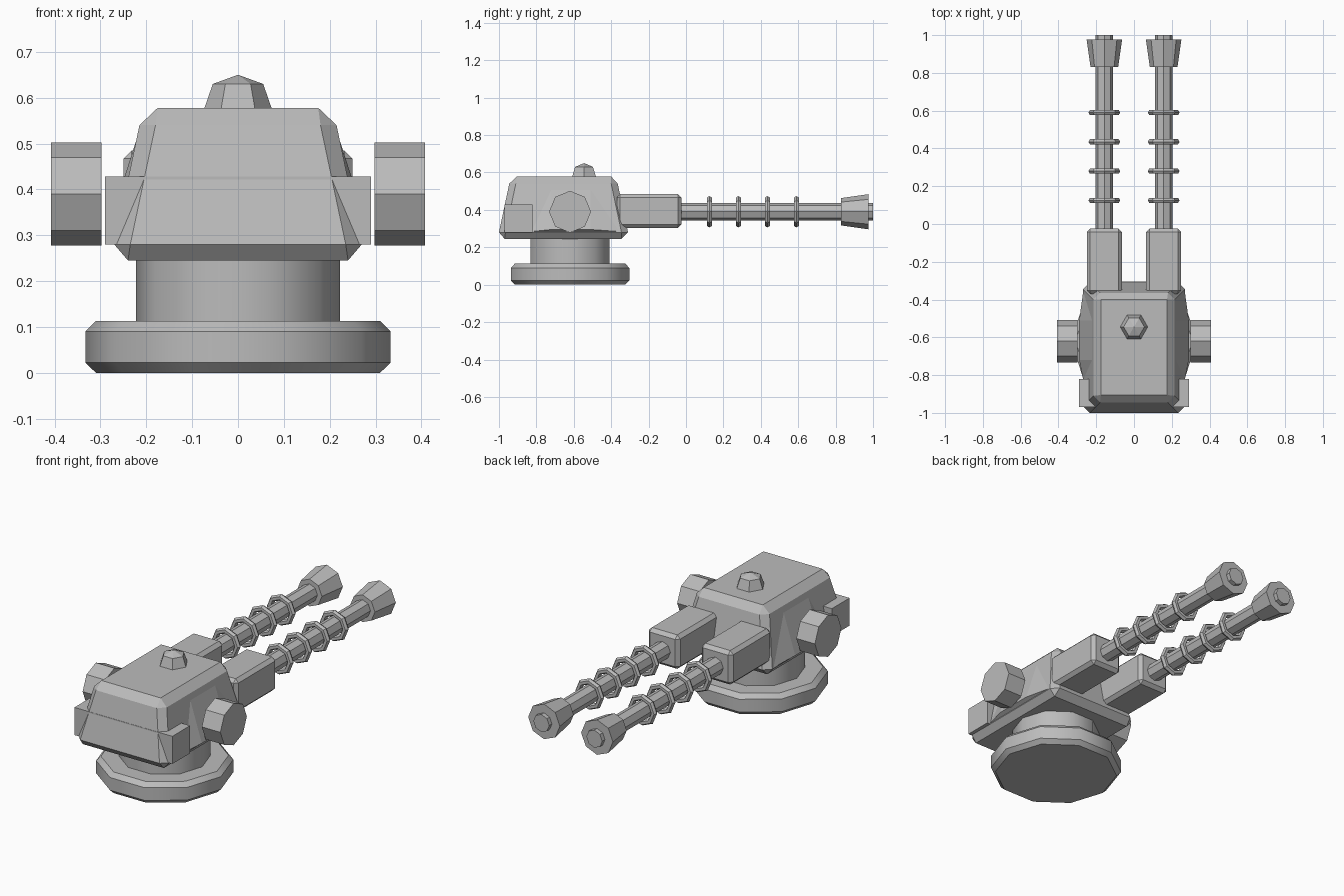
import bpy, bmesh, math
from mathutils import Matrix, Vector

old = bpy.data.objects.get("Cube")
if old:
    bpy.data.objects.remove(old, do_unlink=True)

GREY = (0.5, 0.5, 0.5, 1)
mat = bpy.data.materials.new("grey_metal")
mat.use_nodes = True
mat.diffuse_color = GREY
mat.node_tree.nodes["Principled BSDF"].inputs["Base Color"].default_value = GREY

ALONG_X = Matrix.Rotation(math.pi / 2, 4, "Y")
ALONG_Y = Matrix.Rotation(-math.pi / 2, 4, "X")


def finish(bm, name):
    bmesh.ops.remove_doubles(bm, verts=bm.verts, dist=1e-5)
    bmesh.ops.recalc_face_normals(bm, faces=bm.faces)
    mesh = bpy.data.meshes.new(name)
    bm.to_mesh(mesh)
    bm.free()
    mesh.materials.append(mat)
    obj = bpy.data.objects.new(name, mesh)
    bpy.context.collection.objects.link(obj)
    return obj


def bridge(bm, rings, closed=False):
    """Skin a list of equal rings of points, capping the ends."""
    loops = [[bm.verts.new(p) for p in ring] for ring in rings]
    n = len(loops[0])
    pairs = list(zip(loops, loops[1:]))
    if closed:
        pairs.append((loops[-1], loops[0]))
    else:
        bm.faces.new(loops[0])
        bm.faces.new(loops[-1])
    for a, b in pairs:
        for i in range(n):
            j = (i + 1) % n
            bm.faces.new((a[i], a[j], b[j], b[i]))


def lathe(name, profile, sides, loc, turn=Matrix(), closed=False):
    """Turn (radius, height) pairs about an axis through loc."""
    move = Matrix.Translation(loc) @ turn
    angles = [2 * math.pi * i / sides for i in range(sides)]
    bm = bmesh.new()
    bridge(bm, [[move @ Vector((r * math.cos(a), r * math.sin(a), h)) for a in angles]
                for r, h in profile], closed)
    return finish(bm, name)


def box(name, low, high, bevel=0):
    low, high = Vector(low), Vector(high)
    bm = bmesh.new()
    bmesh.ops.create_cube(bm, size=1)
    for v in bm.verts:
        v.co = (low + high) / 2 + v.co * (high - low)
    if bevel:
        bmesh.ops.bevel(bm, geom=bm.edges[:], offset=bevel, segments=1,
                        affect="EDGES", profile=0.5)
    return finish(bm, name)


def cut_rect(x, y0, y1, z, c):
    """Rectangle with its corners cut by c."""
    return [Vector(p) for p in (
        (x - c, y0, z), (x, y0 + c, z), (x, y1 - c, z), (x - c, y1, z),
        (c - x, y1, z), (-x, y1 - c, z), (-x, y0 + c, z), (c - x, y0, z))]


def smooth(obj):
    bpy.ops.object.select_all(action="DESELECT")
    obj.select_set(True)
    bpy.context.view_layer.objects.active = obj
    bpy.ops.object.shade_smooth_by_angle(angle=math.radians(40))


# Pedestal
CENTRE_Y = -0.62
smooth(lathe("base_disc", [(0.31, 0), (0.333, 0.022), (0.333, 0.09), (0.31, 0.113)],
             10, (0, CENTRE_Y, 0)))
smooth(lathe("swivel_column", [(0.222, 0.1), (0.222, 0.26)], 10, (0, CENTRE_Y, 0)))

# Turret body: tapered box with chamfered edges
bm = bmesh.new()
bridge(bm, [cut_rect(0.24, -0.97, -0.345, 0.245, 0),
            cut_rect(0.27, -1.0, -0.31, 0.28, 0.035),
            cut_rect(0.215, -0.945, -0.365, 0.54, 0.035),
            cut_rect(0.175, -0.905, -0.40, 0.578, 0)])
bmesh.ops.dissolve_degenerate(bm, dist=1e-5, edges=bm.edges)
finish(bm, "turret_body")
box("front_bar", (-0.29, -0.97, 0.28), (0.29, -0.82, 0.428))

# Roof knob
lathe("roof_knob", [(0.073, 0.57), (0.073, 0.578), (0.055, 0.63), (0, 0.65)],
      6, (0, -0.545, 0))

# Paired parts
GUN_X, GUN_Z = 0.157, 0.39
for side, s in (("left", 1), ("right", -1)):
    # Shallow swelling of the side wall behind the drum
    bm = bmesh.new()
    for y_wide, y_ridge in ((-0.83, -0.72), (-0.35, -0.51)):
        for p in ((0.268, y_wide, 0.284), (0.29, y_ridge, 0.295), (0.213, y_ridge, 0.535),
                  (0.2, y_wide, 0.284), (0.2, y_ridge, 0.53)):
            bm.verts.new((s * p[0], p[1], p[2]))
    bmesh.ops.convex_hull(bm, input=bm.verts)
    finish(bm, side + "_side_swelling")
    lathe(side + "_drum", [(0.112, -0.055), (0.112, 0.055)], 8,
          (s * 0.353, CENTRE_Y, GUN_Z), ALONG_X)

    # Gun
    x = s * GUN_X
    box(side + "_gun_housing", (x - 0.093, -0.37, 0.303), (x + 0.093, -0.025, 0.485), 0.018)
    axis = (x, 0, GUN_Z)
    lathe(side + "_barrel", [(0.047, -0.05), (0.047, 1.0)], 8, axis, ALONG_Y)
    lathe(side + "_muzzle", [(0.073, 0.83), (0.094, 0.977)], 8, axis, ALONG_Y)
    for k in range(4):
        ring = [(0.068 + 0.016 * math.cos(math.pi * i / 3),
                 0.125 + 0.155 * k + 0.016 * math.sin(math.pi * i / 3)) for i in range(6)]
        lathe(f"{side}_barrel_ring_{k + 1}", ring, 8, axis, ALONG_Y, closed=True)
